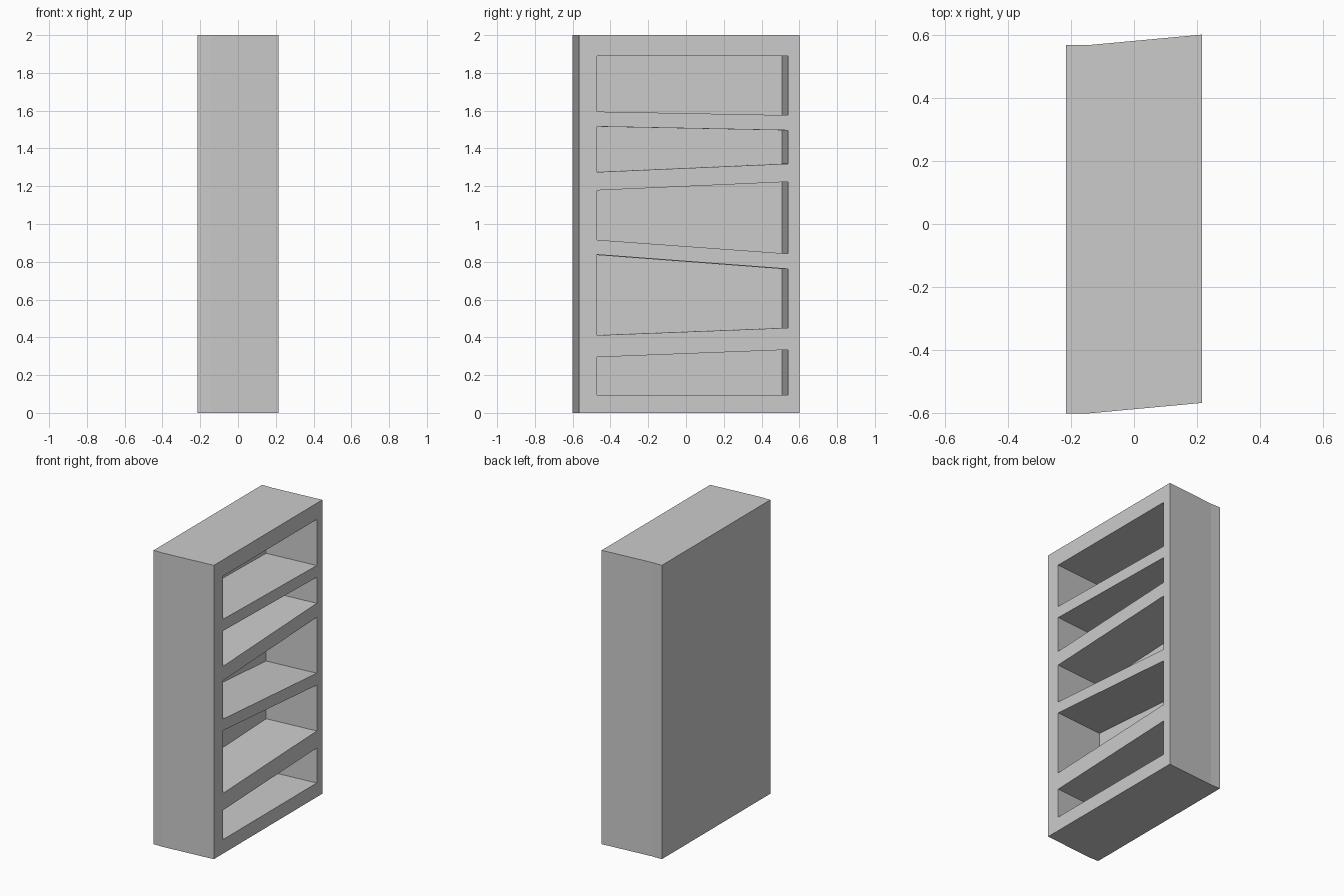
import bpy
import bmesh

if "Cube" in bpy.data.objects:
    bpy.data.objects.remove(bpy.data.objects["Cube"])

BACK, BEND, FRONT = -0.215, -0.143, 0.215   # depth stations along x
SKEW = 0.033 / (FRONT - BEND)               # sideways lean towards the front


def prism(bm, base, offset):
    """Extrude a flat polygon along an offset into a closed solid."""
    face = bm.faces.new([bm.verts.new(p) for p in base])
    out = bmesh.ops.extrude_face_region(bm, geom=[face])
    moved = [g for g in out["geom"] if isinstance(g, bmesh.types.BMVert)]
    bmesh.ops.translate(bm, verts=moved, vec=offset)


def make_object(name, bm):
    bmesh.ops.recalc_face_normals(bm, faces=bm.faces)
    mesh = bpy.data.meshes.new(name)
    bm.to_mesh(mesh)
    bm.free()
    obj = bpy.data.objects.new(name, mesh)
    bpy.context.collection.objects.link(obj)
    return obj


# Cabinet body: straight back panel, skewed carcass in front of it
bm = bmesh.new()
plan = [(BACK, -0.6), (BEND, -0.6), (FRONT, -0.567),
        (FRONT, 0.6), (BEND, 0.567), (BACK, 0.567)]
prism(bm, [(x, y, 0) for x, y in plan], (0, 0, 2))
cabinet = make_object("bookcase_body", bm)

# Compartments: left bottom, left top, right bottom, right top heights
compartments = [
    (0.096, 0.295, 0.096, 0.334),
    (0.411, 0.838, 0.450, 0.762),
    (0.916, 1.178, 0.843, 1.223),
    (1.275, 1.516, 1.319, 1.496),
    (1.595, 1.889, 1.576, 1.889),
]
LEFT, RIGHT = -0.47, 0.54                   # opening edges on the front face
bm = bmesh.new()
depth = FRONT - BEND
shift = -SKEW * depth
for lb, lt, rb, rt in compartments:
    base = [(BEND, LEFT + shift, lb), (BEND, RIGHT + shift, rb),
            (BEND, RIGHT + shift, rt), (BEND, LEFT + shift, lt)]
    reach = depth + 0.1
    prism(bm, base, (reach, SKEW * reach, 0))
cutter = make_object("compartment_cutter", bm)
cutter.hide_render = True

# Carve the compartments out of the body
cut = cabinet.modifiers.new("compartments", "BOOLEAN")
cut.operation = "DIFFERENCE"
cut.solver = "EXACT"
cut.object = cutter
bpy.context.view_layer.objects.active = cabinet
cabinet.select_set(True)
bpy.ops.object.modifier_apply(modifier=cut.name)
bpy.data.objects.remove(cutter)
